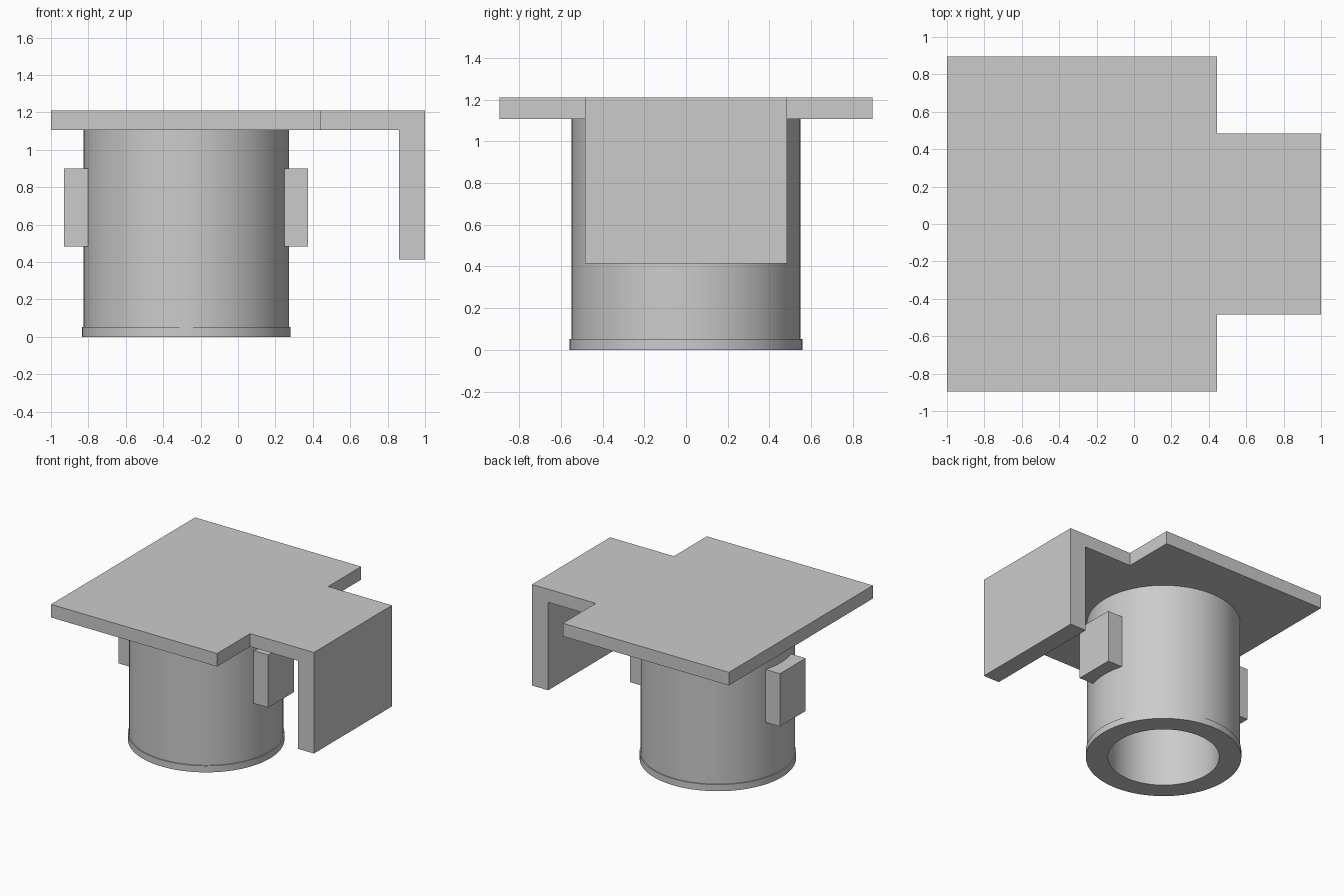
import bpy, bmesh, math
from mathutils import Matrix, Vector

cube = bpy.data.objects.get("Cube")
if cube:
    bpy.data.objects.remove(cube, do_unlink=True)

GREY = (0.6, 0.6, 0.6, 1.0)
grey = bpy.data.materials.new("plain grey")
grey.use_nodes = True
grey.diffuse_color = GREY
grey.node_tree.nodes["Principled BSDF"].inputs["Base Color"].default_value = GREY

AXIS_X = -0.277      # barrel axis
PLATE_Z, TOP_Z = 1.107, 1.21


def finish(name, bm):
    bmesh.ops.recalc_face_normals(bm, faces=bm.faces)
    mesh = bpy.data.meshes.new(name)
    bm.to_mesh(mesh)
    bm.free()
    mesh.materials.append(grey)
    obj = bpy.data.objects.new(name, mesh)
    bpy.context.collection.objects.link(obj)
    return obj


# Top plate with a narrower tongue, bent down into a flange at its end
bm = bmesh.new()
half = [(-1, 0.895), (0.445, 0.895), (0.445, 0.485), (1, 0.485)]
outline = half + [(x, -y) for x, y in reversed(half)]
base = bm.faces.new([bm.verts.new((x, y, PLATE_Z)) for x, y in outline])
top = bmesh.ops.extrude_face_region(bm, geom=[base], use_keep_orig=True)
bmesh.ops.translate(bm, vec=(0, 0, TOP_Z - PLATE_Z),
                    verts=[g for g in top["geom"] if isinstance(g, bmesh.types.BMVert)])
bmesh.ops.recalc_face_normals(bm, faces=bm.faces)
bmesh.ops.bisect_plane(bm, geom=bm.verts[:] + bm.edges[:] + bm.faces[:],
                       plane_co=(0.86, 0, 0), plane_no=(1, 0, 0))
strip = [f for f in bm.faces
         if f.normal.z < -0.9 and f.calc_center_median().x > 0.86]
down = bmesh.ops.extrude_face_region(bm, geom=strip)
bmesh.ops.translate(bm, vec=(0, 0, 0.415 - PLATE_Z),
                    verts=[g for g in down["geom"] if isinstance(g, bmesh.types.BMVert)])
bmesh.ops.dissolve_limit(bm, angle_limit=0.01, verts=bm.verts[:], edges=bm.edges[:])
finish("top_plate_and_flange", bm)

# Hollow barrel with a thin rim at the foot, turned from a closed profile
bm = bmesh.new()
profile = [(0.4, PLATE_Z), (0.4, 0), (0.558, 0), (0.558, 0.052),
           (0.55, 0.052), (0.55, PLATE_Z)]
verts = [bm.verts.new((AXIS_X + r, 0, z)) for r, z in profile]
edges = [bm.edges.new((verts[i - 1], verts[i])) for i in range(len(verts))]
bmesh.ops.spin(bm, geom=verts + edges, cent=(AXIS_X, 0, 0), axis=(0, 0, 1),
               angle=math.tau, steps=96)
bmesh.ops.remove_doubles(bm, verts=bm.verts[:], dist=0.0005)
barrel = finish("barrel", bm)
bpy.ops.object.select_all(action="DESELECT")
barrel.select_set(True)
bpy.context.view_layer.objects.active = barrel
bpy.ops.object.shade_smooth_by_angle(angle=math.radians(30))

# Side lugs, rooted in the barrel wall
for side, name in ((-1, "right_lug"), (1, "left_lug")):
    inner, outer = 0.48, 0.652
    bm = bmesh.new()
    bmesh.ops.create_cube(bm, size=1, matrix=Matrix.LocRotScale(
        Vector((AXIS_X + side * (inner + outer) / 2, 0, 0.692)), None,
        Vector((outer - inner, 0.32, 0.415))))
    finish(name, bm)
